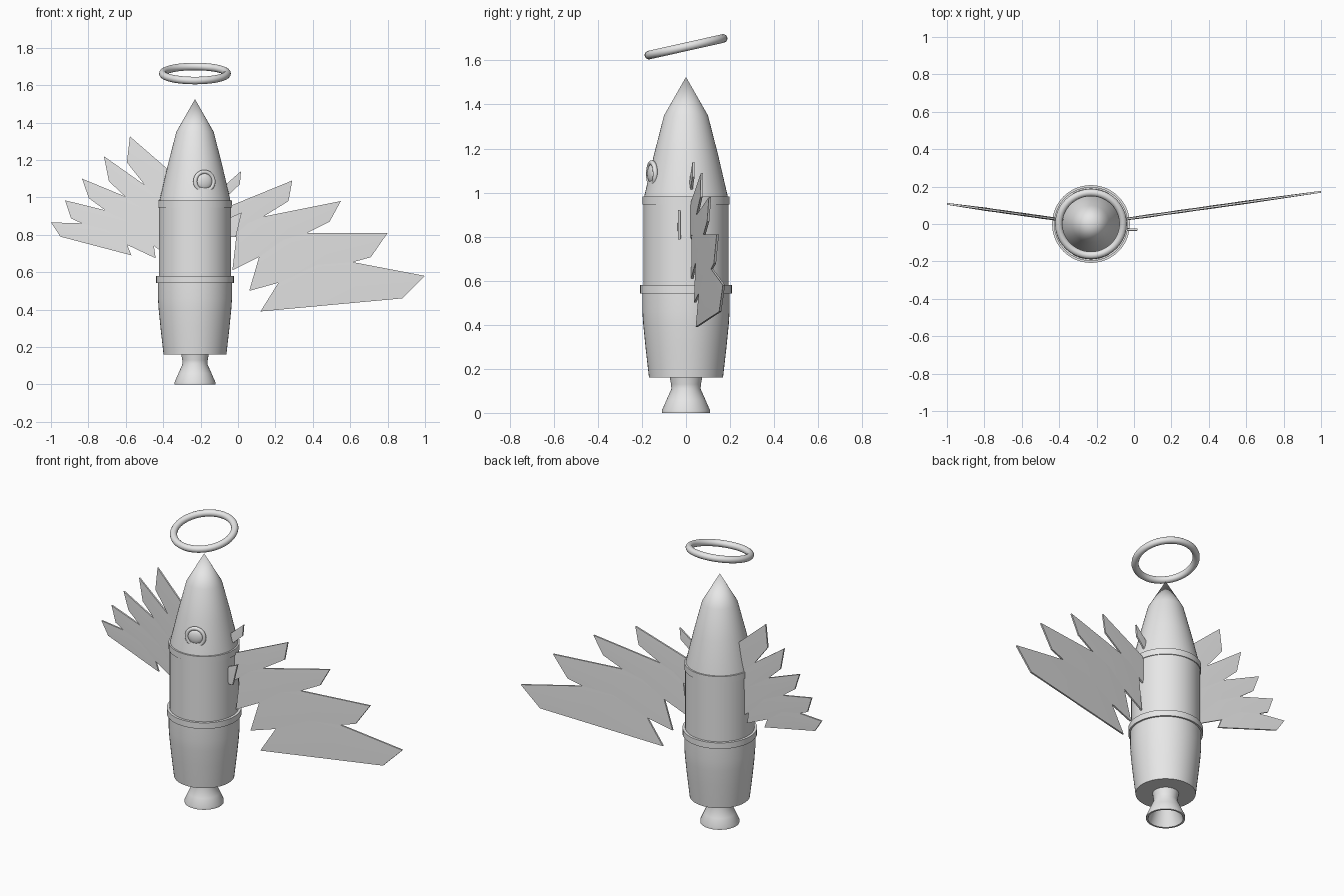
import bpy, bmesh, math
from mathutils import Matrix, Vector

if "Cube" in bpy.data.objects:
    bpy.data.objects.remove(bpy.data.objects["Cube"])

AXIS_X = -0.23          # rocket axis
SWEEP = 0.14            # wings lean back: y per unit of x

grey = bpy.data.materials.new("plain grey")
grey.diffuse_color = (0.8, 0.8, 0.8, 1)
grey.use_nodes = True
grey.node_tree.nodes["Principled BSDF"].inputs["Base Color"].default_value = grey.diffuse_color


def finish(name, bm, angle=30):
    bmesh.ops.recalc_face_normals(bm, faces=bm.faces)
    me = bpy.data.meshes.new(name)
    bm.to_mesh(me)
    bm.free()
    me.materials.append(grey)
    me.shade_smooth()
    me.set_sharp_from_angle(angle=math.radians(angle))
    ob = bpy.data.objects.new(name, me)
    bpy.context.collection.objects.link(ob)
    return ob


def lathe(name, profile, steps=48):
    """Spin an (r, z) profile around the rocket axis."""
    bm = bmesh.new()
    vs = [bm.verts.new((r, 0, z)) for r, z in profile]
    es = [bm.edges.new(p) for p in zip(vs, vs[1:])]
    bmesh.ops.spin(bm, geom=vs + es, cent=(0, 0, 0), axis=(0, 0, 1),
                   angle=math.tau, steps=steps)
    bmesh.ops.remove_doubles(bm, verts=bm.verts, dist=1e-5)
    ob = finish(name, bm)
    ob.location.x = AXIS_X
    return ob


def torus(name, major, minor, loc, rot):
    bpy.ops.mesh.primitive_torus_add(
        major_radius=major, minor_radius=minor, major_segments=48,
        minor_segments=14, location=loc, rotation=rot)
    ob = bpy.context.object
    ob.name = name
    ob.data.materials.append(grey)
    ob.data.shade_smooth()
    return ob


def feather(name, pts, y_of, edge=0.005, mid=0.009):
    """Thin blade from an (x, z) outline, slightly thicker in the middle."""
    bm = bmesh.new()
    cx = sum(p[0] for p in pts) / len(pts)
    cz = sum(p[1] for p in pts) / len(pts)
    rims = []
    for s in (-1, 1):
        rim = [bm.verts.new((x, y_of(x) + s * edge, z)) for x, z in pts]
        c = bm.verts.new((cx, y_of(cx) + s * mid, cz))
        for a, b in zip(rim, rim[1:] + rim[:1]):
            bm.faces.new((a, b, c))
        rims.append(rim)
    n = len(pts)
    for i in range(n):
        j = (i + 1) % n
        bm.faces.new((rims[0][i], rims[0][j], rims[1][j], rims[1][i]))
    return finish(name, bm)


# Hollow engine bell
lathe("engine_nozzle", [(0, 0.13), (0.055, 0.12), (0.098, 0.0), (0.109, 0.0),
                        (0.109, 0.012), (0.088, 0.06), (0.066, 0.11),
                        (0.068, 0.13), (0.075, 0.17), (0, 0.17)])

# Hull sections and nose
lathe("lower_hull", [(0, 0.16), (0.168, 0.16), (0.184, 0.30), (0.194, 0.40),
                     (0.198, 0.46), (0.198, 0.56), (0, 0.56)])
lathe("upper_hull", [(0, 0.56), (0.193, 0.56), (0.193, 0.96), (0, 0.96)])
lathe("nose_cone", [(0, 0.96), (0.192, 0.96), (0.188, 0.99), (0.146, 1.17),
                    (0.1, 1.35), (0, 1.525)])

# Raised bands
for name, r, z0, z1 in (("middle_band", 0.208, 0.543, 0.58),
                        ("upper_band", 0.198, 0.945, 0.983)):
    lathe(name, [(0, z0), (r, z0), (r, z1), (0, z1)])

# Porthole, turned a little to the right and sunk into the nose
turn = math.atan2(0.05, 0.157)
port = Vector((AXIS_X + 0.05, -0.155, 1.085))
torus("porthole_rim", 0.051, 0.011, port, (math.pi / 2, 0, turn))
bm = bmesh.new()
bmesh.ops.create_uvsphere(bm, u_segments=32, v_segments=16, radius=0.044)
bmesh.ops.transform(bm, matrix=Matrix.Diagonal((1, 0.4, 1, 1)), verts=bm.verts)
glass = finish("porthole_glass", bm)
glass.location = port
glass.rotation_euler.z = turn

# Floating halo, tilted up at the back
torus("halo", 0.172, 0.02, (AXIS_X, 0, 1.662), (math.radians(12.6), 0, 0))

# Wings: fans of blades in two planes that meet at the rocket axis
right_wing = [
    [(0.12, 0.39), (0.88, 0.46), (1.0, 0.58), (0.32, 0.71)],
    [(0.06, 0.50), (0.71, 0.68), (0.80, 0.81), (0.15, 0.81)],
    [(-0.03, 0.61), (0.49, 0.87), (0.55, 0.98), (0.0, 0.87)],
    [(-0.07, 0.77), (0.27, 0.98), (0.29, 1.09), (-0.15, 0.91)],
    [(-0.18, 0.89), (0.01, 1.07), (0.016, 1.14), (-0.2, 0.95)],
]
left_wing = [
    [(-1.0, 0.866), (-0.95, 0.79), (-0.57, 0.69), (-0.635, 0.855)],
    [(-0.925, 0.984), (-0.893, 0.888), (-0.44, 0.674), (-0.47, 0.872)],
    [(-0.834, 1.10), (-0.797, 0.995), (-0.34, 0.66), (-0.35, 0.90)],
    [(-0.717, 1.22), (-0.69, 1.086), (-0.28, 0.70), (-0.30, 0.925)],
    [(-0.578, 1.326), (-0.594, 1.187), (-0.25, 0.75), (-0.26, 1.05)],
]
for side, wing in (("right", right_wing), ("left", left_wing)):
    for i, pts in enumerate(wing, 1):
        feather(f"{side}_feather_{i}", pts,
                lambda x: SWEEP * abs(x - AXIS_X))

# Small blade poking out of the hull in front of the right wing
feather("small_front_blade",
        [(-0.1, 0.787), (-0.012, 0.787), (0.02, 0.92), (-0.1, 0.865)],
        lambda x: -0.03, edge=0.006, mid=0.008)
